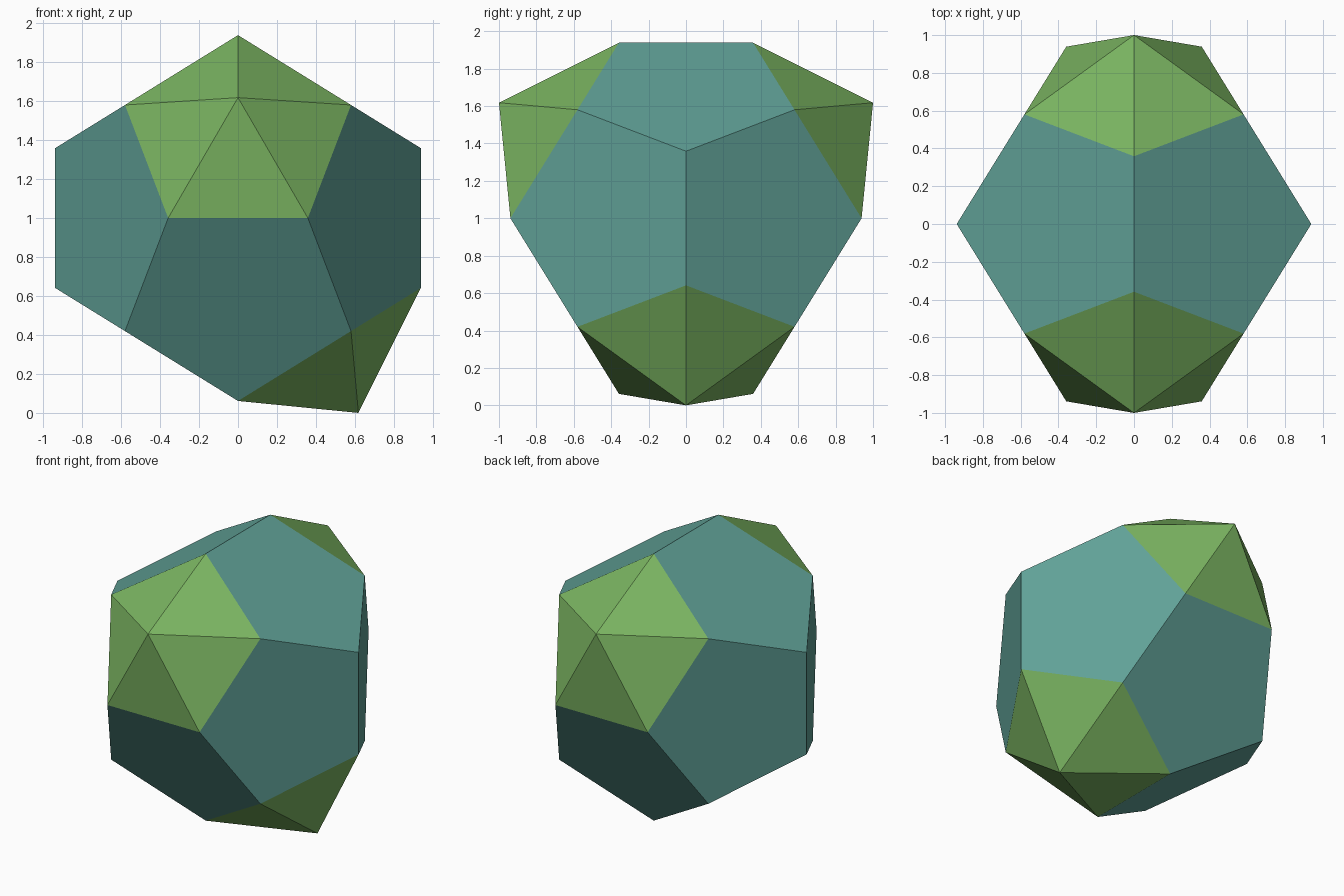
import bpy
import bmesh
from mathutils import Vector

cube = bpy.data.objects.get("Cube")
if cube:
    bpy.data.objects.remove(cube, do_unlink=True)

PHI = (1 + 5 ** 0.5) / 2
A = 0.5802                    # half side of the cube inscribed in the dodecahedron
EDGE = 2 * A / PHI
CAP_HEIGHT = EDGE * 0.52573   # makes every cap triangle equilateral


def make_material(name, rgb):
    mat = bpy.data.materials.new(name)
    mat.use_nodes = True
    mat.diffuse_color = (*rgb, 1)
    mat.node_tree.nodes["Principled BSDF"].inputs["Base Color"].default_value = (*rgb, 1)
    return mat


teal = make_material("teal", (0.119, 0.361, 0.314))
green = make_material("leaf green", (0.195, 0.456, 0.119))

# Dodecahedron corners: a cube plus three crossed rectangles
signs = (-1, 1)
corners = [Vector((x, y, z)) * A for x in signs for y in signs for z in signs]
for s in signs:
    for t in signs:
        p, q = s * A / PHI, t * A * PHI
        corners += [Vector((0, p, q)), Vector((p, q, 0)), Vector((q, 0, p))]

# Hull, with its coplanar triangles merged into pentagons
bm = bmesh.new()
for co in corners:
    bm.verts.new(co)
bmesh.ops.convex_hull(bm, input=bm.verts[:])
bmesh.ops.dissolve_limit(bm, angle_limit=0.02, verts=bm.verts[:], edges=bm.edges[:])
bmesh.ops.recalc_face_normals(bm, faces=bm.faces[:])
bm.normal_update()

# Raise a green pyramid on the upper front, upper back and lower left pentagons
cap_directions = [Vector(d).normalized() for d in
                  ((0, -PHI, 1), (0, PHI, 1), (1, 0, -PHI))]
capped = [f for f in bm.faces if any(f.normal.dot(d) > 0.99 for d in cap_directions)]
for f in capped:
    f.material_index = 1
poked = bmesh.ops.poke(bm, faces=capped, offset=CAP_HEIGHT)
for f in poked["faces"]:
    f.material_index = 1

# Stand the solid on the tip of its lowest pyramid
lowest = min(v.co.z for v in bm.verts)
bmesh.ops.translate(bm, verts=bm.verts[:], vec=(0, 0, -lowest))

mesh = bpy.data.meshes.new("capped_dodecahedron")
bm.to_mesh(mesh)
bm.free()
mesh.materials.append(teal)
mesh.materials.append(green)
body = bpy.data.objects.new("capped_dodecahedron", mesh)
bpy.context.collection.objects.link(body)
